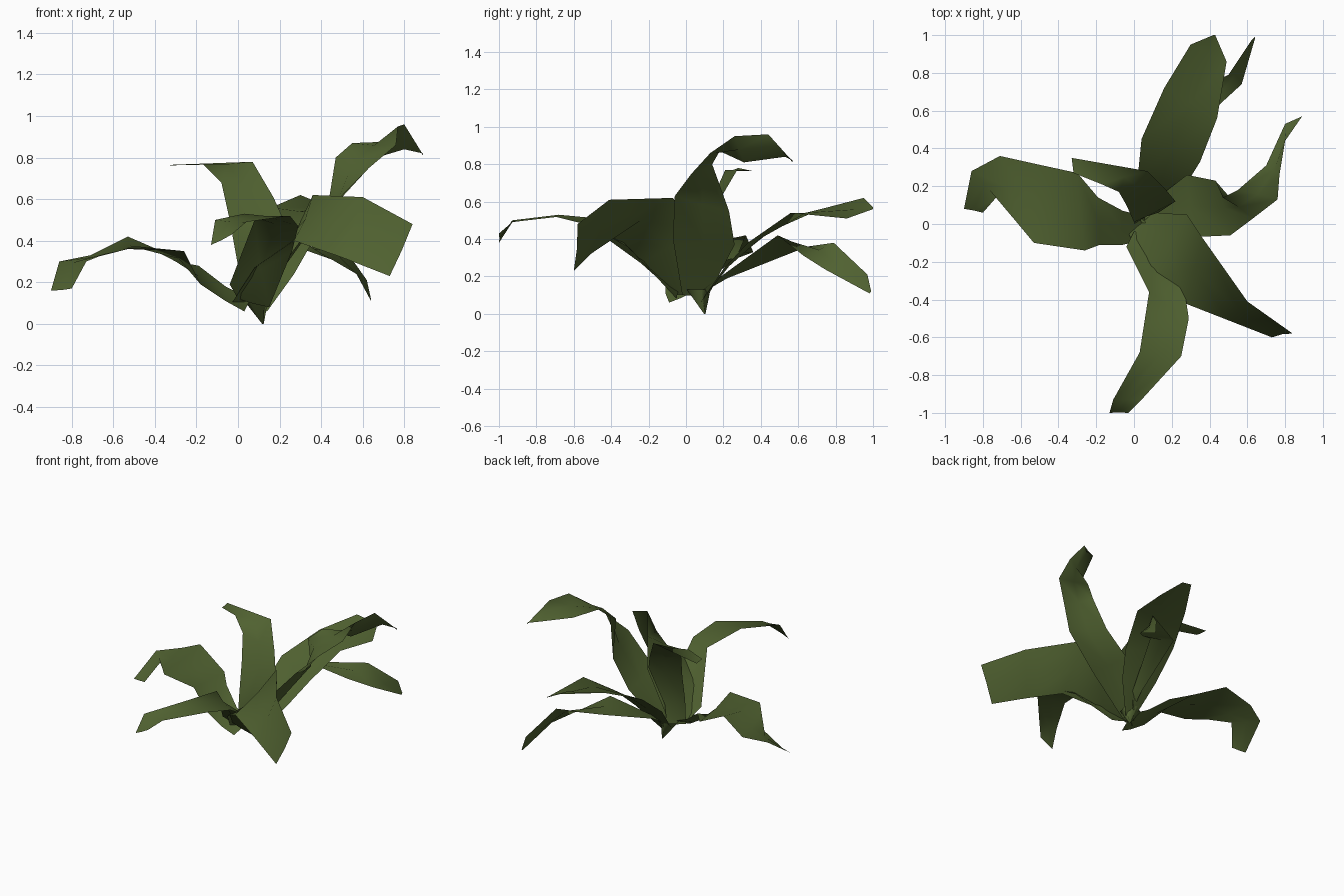
import bpy
import bmesh
from mathutils import Vector

default_cube = bpy.data.objects.get("Cube")
if default_cube:
    bpy.data.objects.remove(default_cube, do_unlink=True)

# Single leaf colour
LEAF_COLOUR = (0.08, 0.12, 0.03, 1)
leaf_green = bpy.data.materials.new("leaf_green")
leaf_green.use_nodes = True
leaf_green.diffuse_color = LEAF_COLOUR
shader = leaf_green.node_tree.nodes["Principled BSDF"]
shader.inputs["Base Color"].default_value = LEAF_COLOUR
shader.inputs["Roughness"].default_value = 0.9


def finish(name, bm):
    """Turn a bmesh into a smooth, coloured object."""
    mesh = bpy.data.meshes.new(name)
    bm.to_mesh(mesh)
    bm.free()
    mesh.materials.append(leaf_green)
    for polygon in mesh.polygons:
        polygon.use_smooth = True
    leaf_object = bpy.data.objects.new(name, mesh)
    bpy.context.collection.objects.link(leaf_object)
    return leaf_object


def make_leaf(name, left_edge, right_edge, crease=0.03):
    """Bridge two leaf margins, with a slightly sunken midrib between them."""
    bm = bmesh.new()
    lefts = [Vector(point) for point in left_edge]
    rights = [Vector(point) for point in right_edge]
    middles = [(a + b) / 2 for a, b in zip(lefts, rights)]
    rows = []
    last = len(middles) - 1
    for i, middle in enumerate(middles):
        along = middles[min(i + 1, last)] - middles[max(i - 1, 0)]
        across = rights[i] - lefts[i]
        normal = across.cross(along).normalized()
        rib = middle - normal * across.length * crease
        rows.append([bm.verts.new(p) for p in (lefts[i], rib, rights[i])])
    for lower, upper in zip(rows, rows[1:]):
        for k in range(len(lower) - 1):
            bm.faces.new((lower[k], lower[k + 1], upper[k + 1], upper[k]))
    return finish(name, bm)


# Long drooping leaf on the -x side, twisted near its base
make_leaf(
    "side_leaf",
    left_edge=[(.03, -.09, .06), (-.06, -.11, .11), (-.18, -.11, .19), (-.26, -.14, .35),
               (-.53, -.1, .36), (-.63, .02, .34), (-.73, .14, .3), (-.8, .06, .17)],
    right_edge=[(.06, .04, .12), (-.06, .07, .18), (-.19, .14, .28), (-.3, .27, .3),
                (-.53, .32, .42), (-.71, .36, .33), (-.86, .28, .3), (-.9, .08, .16)],
)

# Broad leaf rising at the back
make_leaf(
    "back_leaf",
    left_edge=[(.06, .08, .08), (.02, .25, .28), (.04, .45, .44), (.16, .72, .56),
               (.3, .95, .62), (.42, 1, .57)],
    right_edge=[(.14, .08, .06), (.27, .2, .24), (.35, .33, .38), (.44, .56, .54),
                (.49, .86, .51), (.43, 1, .56)],
)

# Narrow twisted leaf hanging beneath the back leaf
make_leaf(
    "low_back_leaf",
    left_edge=[(.09, .1, .12), (.12, .22, .19), (.2, .65, .36), (.5, .79, .38),
               (.62, .97, .21), (.64, .99, .12)],
    right_edge=[(.13, .09, .13), (.17, .2, .21), (.27, .49, .42), (.45, .63, .31),
                (.57, .74, .24), (.64, .98, .11)],
)

# Tallest leaf, curling over at its tip
make_leaf(
    "tall_curled_leaf",
    left_edge=[(.1, .12, .1), (.28, .26, .37), (.43, .23, .55), (.47, .14, .8),
               (.55, .18, .87), (.7, .31, .81), (.8, .53, .84), (.89, .57, .82)],
    right_edge=[(.08, -.02, .1), (.3, -.07, .4), (.51, -.06, .63), (.63, .03, .75),
                (.76, .13, .86), (.77, .26, .95), (.8, .44, .96), (.89, .57, .81)],
)

# Broad leaf twisting toward the front corner
make_leaf(
    "front_corner_leaf",
    left_edge=[(.1, .06, .12), (.28, .05, .45), (.36, -.07, .62), (.6, -.41, .61), (.84, -.58, .48)],
    right_edge=[(-.03, -.05, .1), (.08, -.24, .27), (.27, -.42, .4), (.5, -.51, .32), (.73, -.6, .23)],
)

# Leaf arching forward
make_leaf(
    "front_leaf",
    left_edge=[(.15, -.05, .08), (.26, -.3, .35), (.29, -.5, .47), (.25, -.7, .52),
               (.04, -.93, .49), (-.03, -1, .43)],
    right_edge=[(0, -.04, .12), (-.04, -.12, .19), (.08, -.36, .5), (.03, -.68, .53),
                (-.11, -.93, .5), (-.13, -1, .38)],
)

# Upright leaf with a folded, level tip
make_leaf(
    "upright_leaf",
    left_edge=[(0, 0, .1), (0, .01, .28), (-.04, .1, .5), (-.08, .17, .68),
               (-.17, .21, .77), (-.32, .27, .765)],
    right_edge=[(.1, .08, .1), (.13, .06, .23), (.22, .12, .5), (.17, .18, .61),
                (.07, .28, .78), (-.33, .35, .765)],
)

# Pointed crown where the leaves meet
crown_mesh = bmesh.new()
bmesh.ops.create_cone(crown_mesh, cap_ends=False, segments=5,
                      radius1=0.004, radius2=0.07, depth=0.13)
for vert in crown_mesh.verts:
    rise = vert.co.z + 0.065
    vert.co += Vector((0.12 - rise * 0.3, 0.1 - rise * 0.3, 0.065))
finish("crown", crown_mesh)
